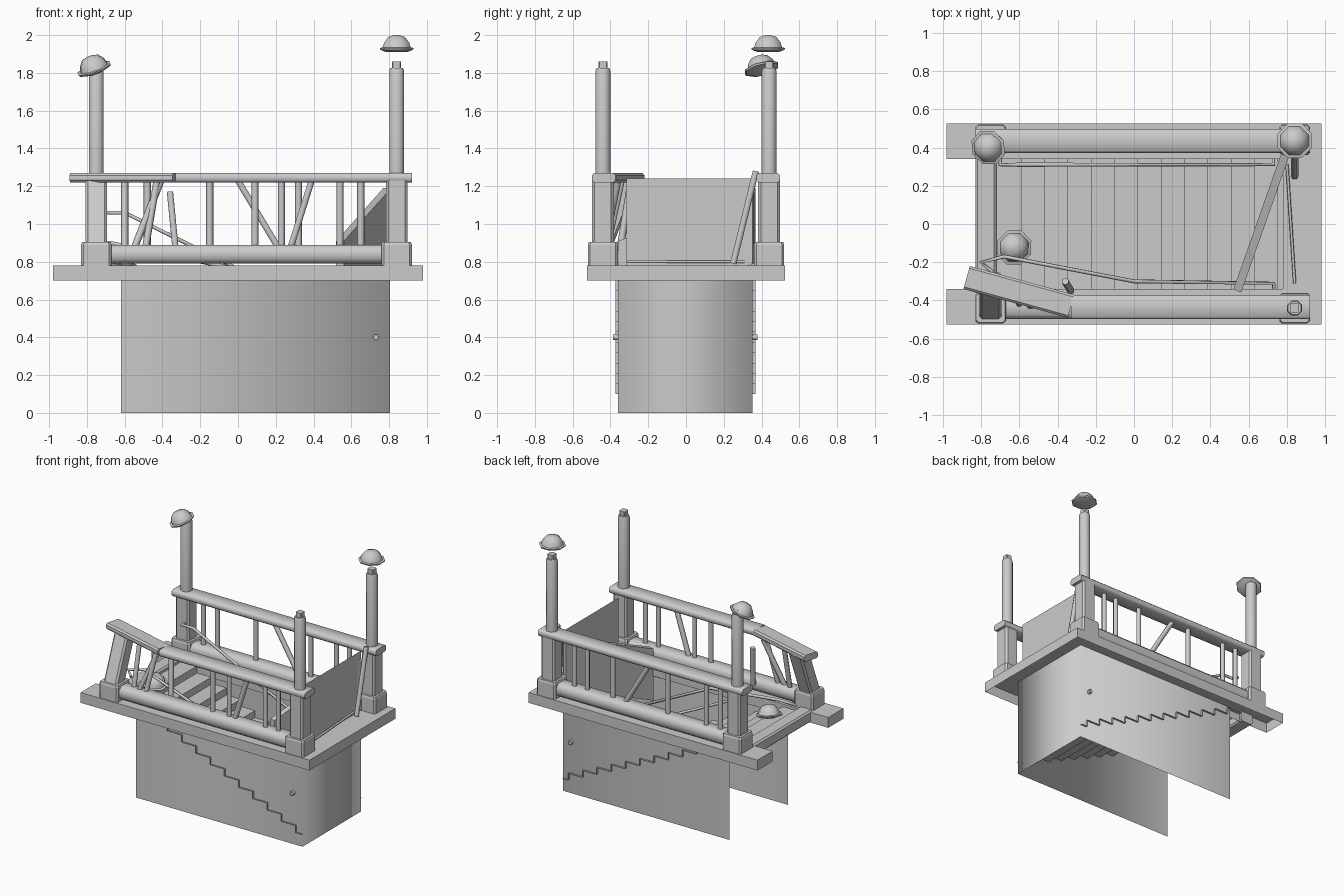
import bpy, bmesh, math
from mathutils import Vector, Euler

if "Cube" in bpy.data.objects:
    bpy.data.objects.remove(bpy.data.objects["Cube"])


def make(name, verts, faces, smooth=None):
    me = bpy.data.meshes.new(name)
    me.from_pydata([tuple(v) for v in verts], [], faces)
    bm = bmesh.new()
    bm.from_mesh(me)
    bmesh.ops.recalc_face_normals(bm, faces=bm.faces)
    bm.to_mesh(me)
    bm.free()
    ob = bpy.data.objects.new(name, me)
    bpy.context.collection.objects.link(ob)
    if smooth:
        bpy.ops.object.select_all(action='DESELECT')
        ob.select_set(True)
        bpy.context.view_layer.objects.active = ob
        bpy.ops.object.shade_smooth_by_angle(angle=math.radians(smooth))
    return ob


def loft(name, rings, smooth=None, bottom=True):
    n = len(rings[0])
    verts = [v for r in rings for v in r]
    faces = [(i * n + j, i * n + (j + 1) % n, (i + 1) * n + (j + 1) % n, (i + 1) * n + j)
             for i in range(len(rings) - 1) for j in range(n)]
    faces.append(tuple(range(len(verts) - n, len(verts))))
    if bottom:
        faces.append(tuple(range(n)))
    return make(name, verts, faces, smooth)


def chamfered(w, h, c):
    # outline of a rectangle with cut corners
    w, h = w / 2, h / 2
    return [(w, c - h), (w, h - c), (w - c, h), (c - w, h),
            (-w, h - c), (-w, c - h), (c - w, -h), (w - c, -h)]


def beam(name, a, b, w, h, c=0.012, smooth=None):
    a, b = Vector(a), Vector(b)
    d = (b - a).normalized()
    s = d.cross(Vector((0, 0, 1))).normalized()
    u = s.cross(d)
    sec = chamfered(w, h, c)
    return loft(name, [[p + s * x + u * y for x, y in sec] for p in (a, b)], smooth)


def column(name, stations, c=0.12, smooth=None):
    # stations: centre x, y, z and width
    return loft(name, [[(x + px, y + py, z) for px, py in chamfered(w, w, w * c)]
                       for x, y, z, w in stations], smooth)


def rod(name, pts, r=0.019):
    cu = bpy.data.curves.new(name, 'CURVE')
    cu.dimensions = '3D'
    cu.bevel_depth = r
    cu.bevel_resolution = 1
    cu.use_fill_caps = True
    sp = cu.splines.new('POLY')
    sp.points.add(len(pts) - 1)
    for p, q in zip(sp.points, pts):
        p.co = (*q, 1)
    ob = bpy.data.objects.new(name, cu)
    bpy.context.collection.objects.link(ob)
    return ob


def cap(name, loc, rot=(0, 0, 0)):
    prof = [(0.06, 0), (0.093, 0.012), (0.097, 0.022), (0.08, 0.025),
            (0.072, 0.05), (0.048, 0.08), (0.015, 0.09)]
    rings = [[(r * math.cos(math.pi * (k + .5) / 4), r * math.sin(math.pi * (k + .5) / 4), z)
              for k in range(8)] for r, z in prof]
    ob = loft(name, rings, 48)
    ob.location = loc
    ob.rotation_euler = Euler([math.radians(t) for t in rot])


# pavement slab, open at the left and hollow underneath
outline = [(-.98, -.525), (.98, -.525), (.98, .525), (-.98, .525),
           (-.98, .34), (.78, .34), (.78, -.34), (-.98, -.34)]
loft("slab", [[(x, y, z) for x, y in outline] for z in (.70, .78)], bottom=False)

# stairwell walls, open at the left and below
plan = [(-.62, -.36), (.805, -.36), (.805, .352), (-.62, .352)]
make("stairwell_walls", [(x, y, z) for z in (0, .775) for x, y in plan],
     [(i, i + 1, i + 5, i + 4) for i in range(3)], 100)

# stairs as a folded sheet, with the top landing edge
prof = [(.805, .10)]
for k in range(12):
    x, z = .753 - .122 * k, .10 + .055 * k
    prof += [(x, z), (x, z + .055)]
prof.append((-.72, .76))
n = len(prof)
make("stairs", [(x, y, z) for y in (-.373, .367) for x, z in prof],
     [(i, i + 1, n + i + 1, n + i) for i in range(n - 1)])
beam("landing_edge", (-.775, -.36, .745), (-.775, .36, .745), .11, .09)

# posts: base block, shaft, pole, tip
for x, y, label in ((-.75, .44, "back_left"), (.84, .44, "back_right"),
                    (.84, -.44, "front_right"), (-.75, -.44, "front_left")):
    column(label + "_post_base", [(x, y, .78, .16), (x, y, .89, .16), (x, y, .905, .15)], .08)
    if label == "front_left":
        column(label + "_leaning_post", [(x, y, .9, .115), (x, -.31, 1.23, .115)])
        continue
    column(label + "_post", [(x, y, .9, .115), (x, y, 1.23, .115)])
    column(label + "_pole", [(x, y, 1.26, .078), (x, y, 1.81, .078), (x, y, 1.825, .068)],
           .29, 50)
    column(label + "_pole_tip", [(x, y, 1.82, .048), (x, y, 1.86, .048)])

# long rails, with the broken front left piece swung inwards
for y, label in ((-.435, "front"), (.435, "back")):
    beam(label + "_lower_rail", (-.68, y, .84), (.77, y, .84), .125, .1, .025, smooth=50)
    beam(label + "_top_rail", (-.33 if y < 0 else -.83, y, 1.245), (.92, y, 1.245),
         .125, .05, .012, smooth=50)
beam("broken_top_rail", (-.875, -.28, 1.245), (-.33, -.43, 1.245), .125, .05)

# balusters: upright ones, then bent ones as bottom and top x
for y, label, ups, bent in (
        (-.435, "front", (.09, .23, .54, .65), ((.28, .39),)),
        (.435, "back", (-.60, -.48, -.15, .32, .54, .65), ((.21, .0),))):
    for x in ups:
        rod(label + "_baluster", [(x, y, .86), (x, y, 1.235)])
    for a, b in bent:
        rod(label + "_bent_baluster", [(a, y, .88), (b, y, 1.23)])
rod("loose_baluster", [(-.55, -.43, .87), (-.41, -.36, 1.225)])
rod("loose_baluster", [(-.49, -.43, .87), (-.43, -.37, 1.225)])
rod("loose_baluster", [(-.33, -.35, .86), (-.36, -.30, 1.17)])
rod("loose_baluster", [(-.60, -.42, .86), (-.60, -.34, 1.235)])
rod("fallen_baluster", [(.84, .25, .79), (.84, .37, 1.28)])
rod("fallen_wire", [(.80, .31, .80), (.84, -.31, .80)], .008)

# right end sheet, and the panel that has dropped into the stairwell beside it
make("end_sheet", [(.80, -.315, .78), (.80, .36, .78), (.80, .36, 1.24), (.80, -.315, 1.24)],
     [(0, 1, 2, 3)])
ends = [(Vector((.54, -.35, 0)), .91), (Vector((.79, .36, 0)), 1.19)]
side = Vector((.71, -.25, 0)).normalized() * .022
loft("fallen_panel", [[p - side + Vector((0, 0, z)), p + side + Vector((0, 0, z)),
                       p + side + Vector((0, 0, z - .40)), p - side + Vector((0, 0, z - .40))]
                      for p, z in ends])

# handrails running down the walls, the front one bent loose
rod("back_handrail", [(-.70, .35, 1.06), (-.70, .31, 1.06), (-.60, .31, 1.06),
                      (.73, .31, .40), (.73, .37, .40)], .011)
rod("front_handrail", [(-.74, -.25, .86), (-.80, -.20, .88), (-.68, -.17, .90),
                       (0, -.30, .76), (.73, -.31, .40), (.73, -.38, .40)], .011)
for y in (-.375, .367):
    rod("handrail_fixing", [(.73, y - .012, .40), (.73, y + .012, .40)], .016)

# lamp caps: one floating, one tilted, one fallen
cap("right_cap", (.84, .435, 1.91))
cap("tilted_cap", (-.755, .405, 1.805), (14, -20, 0))
cap("fallen_cap", (-.63, -.12, .775), (8, 10, 0))
